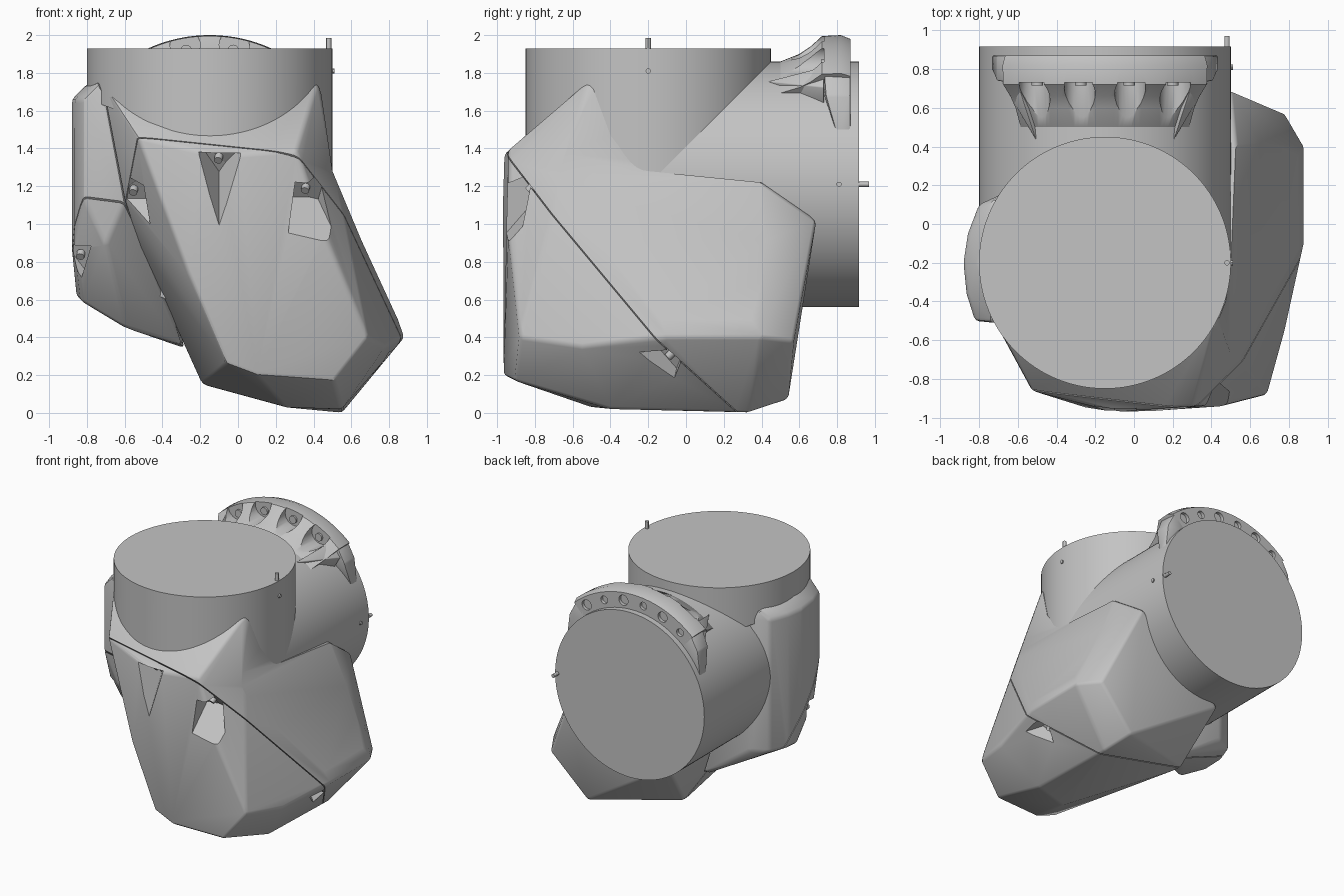
import bpy, bmesh, math
from mathutils import Vector, Matrix

if "Cube" in bpy.data.objects:
    bpy.data.objects.remove(bpy.data.objects["Cube"], do_unlink=True)

grey = bpy.data.materials.new("housing grey")
grey.use_nodes = True
grey.diffuse_color = (0.55, 0.55, 0.55, 1)
grey.node_tree.nodes["Principled BSDF"].inputs["Base Color"].default_value = (0.55, 0.55, 0.55, 1)

AXIS_X, AXIS_Y, AXIS_Z = -0.15, -0.2, 1.21      # the two bore axes
UP, BACK = Vector((0, 0, 1)), Vector((0, 1, 0))
SEAM = Vector((0.23, 1.07, 1)).normalized()     # normal of the cover joint
SEAM_POINT = Vector((0, 0, 0.42))


def add_object(name, bm):
    mesh = bpy.data.meshes.new(name)
    bmesh.ops.recalc_face_normals(bm, faces=bm.faces)
    bm.to_mesh(mesh)
    bm.free()
    mesh.materials.append(grey)
    obj = bpy.data.objects.new(name, mesh)
    bpy.context.collection.objects.link(obj)
    return obj


def smooth(obj, angle=30):
    bpy.ops.object.select_all(action="DESELECT")
    obj.select_set(True)
    bpy.context.view_layer.objects.active = obj
    bpy.ops.object.shade_smooth_by_angle(angle=math.radians(angle))


def rod_mesh(start, direction, length, r1, r2=None, sides=24, turn=0):
    """Cylinder or cone that starts at a point and runs along a direction."""
    bm = bmesh.new()
    direction = Vector(direction).normalized()
    place = (Matrix.Translation(Vector(start) + direction * length / 2)
             @ direction.to_track_quat("Z", "Y").to_matrix().to_4x4()
             @ Matrix.Rotation(turn, 4, "Z"))
    bmesh.ops.create_cone(bm, cap_ends=True, segments=sides, radius1=r1,
                          radius2=r1 if r2 is None else r2, depth=length, matrix=place)
    return bm


def rod(name, *args, **options):
    return add_object(name, rod_mesh(*args, **options))


def prism(name, outline, along):
    """Extrude a flat outline along a vector."""
    bm = bmesh.new()
    face = bm.faces.new([bm.verts.new(p) for p in outline])
    grown = bmesh.ops.extrude_face_region(bm, geom=[face], use_keep_orig=True)
    bmesh.ops.translate(bm, vec=along,
                        verts=[v for v in grown["geom"] if isinstance(v, bmesh.types.BMVert)])
    return add_object(name, bm)


def cut(obj, cutters):
    """Subtract the cutters, keep the result and drop the cutters."""
    for c in cutters:
        c.hide_render = True
        mod = obj.modifiers.new("pocket", "BOOLEAN")
        mod.object, mod.operation, mod.solver = c, "DIFFERENCE", "EXACT"
    graph = bpy.context.evaluated_depsgraph_get()
    mesh = bpy.data.meshes.new_from_object(obj.evaluated_get(graph))
    obj.modifiers.clear()
    obj.data = mesh
    for c in cutters:
        bpy.data.objects.remove(c, do_unlink=True)


def hull(points, bevel):
    """Faceted casting with softened edges."""
    bm = bmesh.new()
    for p in points:
        bm.verts.new(p)
    found = bmesh.ops.convex_hull(bm, input=bm.verts)
    spare = {v for v in found["geom_interior"] + found["geom_unused"]
             if isinstance(v, bmesh.types.BMVert)}
    bmesh.ops.delete(bm, geom=list(spare), context="VERTS")
    bmesh.ops.dissolve_limit(bm, angle_limit=math.radians(3), verts=bm.verts, edges=bm.edges)
    sharp = [e for e in bm.edges if len(e.link_faces) == 2
             and e.calc_face_angle(0) > math.radians(14)]
    bmesh.ops.bevel(bm, geom=sharp, offset=bevel, segments=2, profile=0.5,
                    affect="EDGES", clamp_overlap=True)
    return bm


def trim(bm, point, normal):
    """Keep the part of a solid on the normal's side of a plane and close it."""
    bmesh.ops.bisect_plane(bm, geom=bm.verts[:] + bm.edges[:] + bm.faces[:],
                           plane_co=point, plane_no=normal, clear_inner=True)
    bmesh.ops.holes_fill(bm, edges=[e for e in bm.edges if e.is_boundary])
    return bm


def split(bm, name, side):
    """Keep one side of the joint, leaving a hairline gap."""
    return add_object(name, trim(bm.copy(), SEAM_POINT + SEAM * side * 0.003, SEAM * side))


# Two equal bores meeting as an elbow; the upright one ends on a slant inside
barrel = rod_mesh((AXIS_X, AXIS_Y, 1), UP, 0.93, 0.65, sides=128)
vertical = add_object("vertical_barrel", trim(barrel, (0.5, 0, 1.18), Vector((0.37, 0, 1))))
level = rod("horizontal_barrel", (AXIS_X, -0.18, AXIS_Z), BACK, 1.095, 0.65, sides=128)
smooth(vertical)
smooth(level)

# Main faceted casting: front panel, shoulders, flank, underside and back
front = [(-0.53, -0.86, 1.46), (0.31, -0.94, 1.39), (-0.1, -0.97, 1.36), (0.46, -0.94, 0.95),
         (0.69, -0.88, 0.4), (0.51, -0.905, 0.17), (0.1, -0.965, 0.2), (-0.06, -0.95, 0.26),
         (-0.26, -0.945, 0.73), (0.05, -0.972, 0.95)]
shoulders = [(-0.72, -0.51, 1.75), (0.42, -0.52, 1.75), (-0.6, -0.52, 1.12), (-0.53, -0.33, 0.9)]
flank = [(0.5, -0.2, 1.29), (0.88, -0.1, 0.4), (0.88, 0.4, 0.4), (0.78, -0.55, 0.35),
         (0.78, 0.57, 0.38), (0.53, 0.4, 1.22), (0.5, 0.69, 1.02)]
underside = [(0.25, -0.5, 0.03), (0.55, -0.4, 0.02), (0.55, 0.33, 0), (0.48, 0.54, 0.07),
             (-0.19, 0.29, 0.15), (-0.27, 0.6, 0.54)]
main = hull(front + shoulders + flank + underside, 0.018)

# Side casting bulging past the elbow on the right
bulge = [(x, y, z) for z in (0.62, 1.66)
         for x, y in ((-0.8, 0.1), (-0.857, -0.05), (-0.67, 0.16))]
bulge += [(x, y, z) for z in (0.86, 1.66) for x, y in ((-0.88, -0.2), (-0.864, -0.36))]
bulge += [(-0.82, -0.5, 1.66), (-0.72, -0.51, 1.76), (-0.72, 0.12, 1.74), (-0.8, -0.2, 1.74)]
bulge_low = [(-0.83, -0.2, 0.59), (-0.82, -0.5, 1.15), (-0.6, -0.52, 1.12), (-0.7, -0.49, 0.89),
             (-0.55, -0.34, 0.89), (-0.6, -0.2, 0.45), (-0.28, 0.2, 0.34), (-0.3, 0, 0.36)]
side = hull(bulge + bulge_low, 0.02)

body = split(main, "main_body", 1)
cover = split(main, "front_cover", -1)
side_body = split(side, "side_body", 1)
side_cover = split(side, "side_cover", -1)
main.free()
side.free()

# Hollow the flank below the left shoulder, then the saddle that frees both barrels
hollow = [(0.425, 1.8), (0.5, 1.28), (0.655, 0.91), (0.89, 0.4), (1.1, 0.4), (1.1, 1.8)]
saddle = [(-0.5, 1.74), (-0.4, 1.47), (-0.3, 1.34), (-0.2, 1.28), (0.4, 1.22), (0.69, 1.03),
          (0.95, 1.3), (0.6, 2)]
for part in (body, cover):
    cut(part, [prism("hollow_cutter", [(x, -1.2, z) for x, z in hollow], (0, 2.4, 0))])
cut(body, [prism("saddle_cutter", [(0.2, y, z) for y, z in saddle], (0.8, 0, 0))])

# Screw pockets: start, opening direction, owner, number of walls
pockets = [("top", (-0.1, -0.86, 1.36), (0, -1, -0.7), cover, 3),
           ("left", (0.36, -0.81, 1.2), (0.25, -1, -0.8), cover, 4),
           ("right", (-0.55, -0.61, 1.19), (-0.3, -1, -0.8), cover, 4),
           ("low", (0.72, -0.07, 0.32), (1, -0.4, -0.7), cover, 3),
           ("side", (-0.83, -0.29, 0.85), (-0.6, -1, -0.5), side_cover, 3)]
for target in (cover, side_cover):
    cut(target, [rod("pocket_cutter", p, d, 0.5, 0.1, 0.34 if n == 3 else 0.26, sides=n,
                     turn=math.pi / (n - 2) ** 2)
                 for _, p, d, owner, n in pockets if owner == target])
for label, p, d, _, _ in pockets:
    smooth(rod(label + "_screw", p, -SEAM, 0.035, 0.022, sides=16))
for part in (body, cover, side_body, side_cover):
    smooth(part)


# Bolt flange: a turned sector over the top of the rear barrel
def on_arc(degrees, radius, y):
    a = math.radians(degrees)
    return Vector((AXIS_X + radius * math.sin(a), y, AXIS_Z + radius * math.cos(a)))


REACH = 42
profile = [(0.45, 0.6), (0.5, 0.65), (0.6, 0.69), (0.66, 0.73), (0.72, 0.785), (0.82, 0.79),
           (0.87, 0.77), (0.87, 0.6)]
bm = bmesh.new()
rings = [[bm.verts.new(on_arc(a, r, y)) for y, r in profile] for a in range(-REACH, REACH + 1, 2)]
for near, far in zip(rings, rings[1:]):
    for i in range(len(profile)):
        bm.faces.new((near[i - 1], near[i], far[i], far[i - 1]))
bm.faces.new(rings[0])
bm.faces.new(rings[-1])
flange = add_object("bolt_flange", bm)

bolts = (-29, -10, 10, 29)
cutters = [rod("rib_gap_cutter", on_arc(a, 0.75, 0.4), BACK, 0.33, 0.08) for a in bolts]
for i in range(6):
    cutters.append(rod("hole_cutter", on_arc(-35 + 14 * i, 0.71, 0.845), BACK, 0.1,
                       0.04 if i % 2 else 0.03))
cut(flange, cutters)
smooth(flange)
for number, a in enumerate(bolts, 1):
    smooth(rod(f"flange_screw_{number}", on_arc(a, 0.72, 0.715), BACK, 0.03, 0.03, sides=16))

# Tapered ends where the flange runs down the barrel, each with a rib
for sign, label in ((-1, "right"), (1, "left")):
    taper = [on_arc(sign * a, r, y) for a, r, y in
             ((40, 0.6, 0.73), (40, 0.78, 0.73), (40, 0.77, 0.87), (40, 0.6, 0.87),
              (50, 0.73, 0.74), (50, 0.73, 0.87), (66, 0.64, 0.8), (66, 0.64, 0.87))]
    smooth(add_object(label + "_flange_taper", hull(taper, 0.008)))
    rib = [on_arc(sign * a, r, y)
           for a, r, y in ((33, 0.6, 0.43), (33, 0.65, 0.43), (36, 0.77, 0.73), (46, 0.74, 0.73),
                           (36, 0.6, 0.73), (50, 0.6, 0.73))]
    smooth(add_object(label + "_flange_rib", hull(rib, 0.005)))

# Index pins on both bore faces and their rims
smooth(rod("top_pin", (0.48, AXIS_Y, 1.9), UP, 0.085, 0.014, sides=12))
smooth(rod("rear_pin", (0.48, 0.88, AXIS_Z), BACK, 0.09, 0.014, sides=12))
smooth(rod("top_rim_pin", (0.47, AXIS_Y, 1.81), (1, 0, 0), 0.04, 0.014, sides=12))
smooth(rod("rear_rim_pin", (0.47, 0.81, AXIS_Z), (1, 0, 0), 0.04, 0.014, sides=12))
